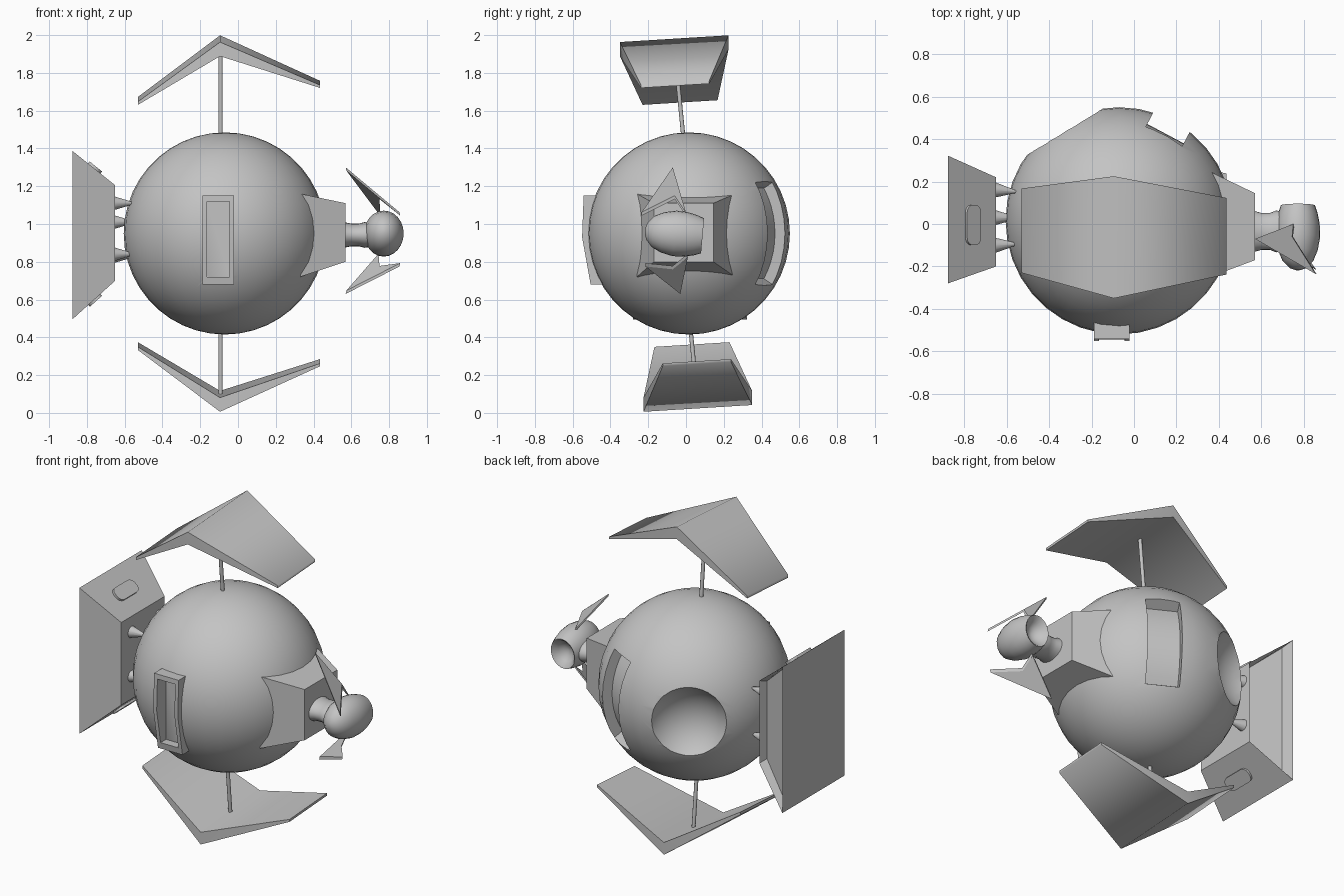
import bpy, bmesh, math
from mathutils import Vector, Matrix

if "Cube" in bpy.data.objects:
    bpy.data.objects.remove(bpy.data.objects["Cube"])

grey = bpy.data.materials.new("hull grey")
grey.diffuse_color = (0.55, 0.55, 0.55, 1)
grey.use_nodes = True
grey.node_tree.nodes["Principled BSDF"].inputs["Base Color"].default_value = grey.diffuse_color
C = Vector((-0.07, 0.015, 0.95))   # hull centre
R = 0.535


def finish(ob, angle=35):
    bpy.ops.object.select_all(action='DESELECT')
    ob.select_set(True)
    bpy.context.view_layer.objects.active = ob
    bpy.ops.object.shade_smooth_by_angle(angle=math.radians(angle))


def make(name, bm, angle=35):
    bmesh.ops.recalc_face_normals(bm, faces=bm.faces[:])
    me = bpy.data.meshes.new(name)
    bm.to_mesh(me)
    bm.free()
    ob = bpy.data.objects.new(name, me)
    bpy.context.collection.objects.link(ob)
    me.materials.append(grey)
    finish(ob, angle)
    return ob


def loft(rings):
    """Closed solid through rings of equal point count."""
    bm = bmesh.new()
    vs = [[bm.verts.new(p) for p in r] for r in rings]
    n = len(vs[0])
    for a, b in zip(vs, vs[1:]):
        for i in range(n):
            j = (i + 1) % n
            bm.faces.new((a[i], a[j], b[j], b[i]))
    bm.faces.new(vs[0])
    bm.faces.new(vs[-1])
    return bm


def rect(x, y0, y1, z0, z1):
    return [(x, y0, z0), (x, y1, z0), (x, y1, z1), (x, y0, z1)]


def lathe(profile, matrix, n=24):
    """Profile of (height, radius) turned about local z."""
    rings = [[matrix @ Vector((r * math.cos(t), r * math.sin(t), h))
              for t in (2 * math.pi * i / n for i in range(n))] for h, r in profile]
    return loft(rings)


def rod(name, a, b, r0, r1, n=12):
    a, b = Vector(a), Vector(b)
    m = Matrix.Translation(a) @ (b - a).to_track_quat('Z', 'Y').to_matrix().to_4x4()
    return make(name, lathe([(0, r0), ((b - a).length, r1)], m, n))


def cut(ob, cutter):
    mod = ob.modifiers.new("cut", 'BOOLEAN')
    mod.operation = 'DIFFERENCE'
    mod.solver = 'EXACT'
    mod.object = cutter
    bpy.context.view_layer.objects.active = ob
    bpy.ops.object.modifier_apply(modifier=mod.name)


# Round hull
bm = bmesh.new()
bmesh.ops.create_uvsphere(bm, u_segments=36, v_segments=22, radius=R,
                          matrix=Matrix.Translation(C))
hull = make("hull", bm)

# Dish hollow at the back left
d = Vector((-0.52, 0.854, 0))
bm = bmesh.new()
bmesh.ops.create_uvsphere(bm, u_segments=40, v_segments=26, radius=0.27,
                          matrix=Matrix.Translation(C + d * 0.662))
dish_cutter = make("dish_cutter", bm)

# Curved slot at the back right
out = Vector((math.sin(math.radians(28)), math.cos(math.radians(28)), 0))
side = Vector((out.y, -out.x, 0)) * 0.097
rings = []
for i in range(11):
    t = math.radians(-31 + 62 * i / 10)
    v = out * math.cos(t) + Vector((0, 0, math.sin(t)))
    rings.append([C + v * 0.465 - side, C + v * 0.465 + side,
                  C + v * 0.65 + side, C + v * 0.65 - side])
slot_cutter = make("slot_cutter", loft(rings))

# Front window frame and its recess
edge = [(-0.42, 0.68), (-0.505, 0.68), (-0.55, 0.93), (-0.542, 1.15), (-0.42, 1.15)]
frame = make("window_frame", loft([[(x, y, z) for y, z in edge] for x in (-0.188, -0.022)]))
window_cutter = make("window_cutter", loft([
    [(x, -0.7, 0.72), (x, -0.46, 0.72), (x, -0.46, 1.12), (x, -0.7, 1.12)]
    for x in (-0.165, -0.045)]))

for c in (dish_cutter, slot_cutter, window_cutter):
    cut(hull, c)
cut(frame, window_cutter)
for c in (dish_cutter, slot_cutter, window_cutter):
    bpy.data.objects.remove(c)
finish(hull)
finish(frame)

# Bent roof and floor panels, with their stems
sections = [(-0.53, 1.662, 1.645, -0.23, 0.167),
            (-0.095, 1.985, 1.91, -0.35, 0.225),
            (0.435, 1.75, 1.735, -0.238, 0.123)]
for name, flip in (("upper", False), ("lower", True)):
    def place(x, y, z):
        z += 0.062 * y
        return (x, -y, 2.005 - z) if flip else (x, y, z)
    rings = [[place(x, y0, zb), place(x, y1, zb), place(x, y1, zt), place(x, y0, zt)]
             for x, zt, zb, y0, y1 in sections]
    make(name + "_panel", loft(rings), 70)
    rod(name + "_stem", place(-0.092, -0.01, 1.42), place(-0.092, -0.06, 1.93), 0.011, 0.011)

# Left side shield: a wedge with a recess in its rear end
bm = loft([rect(-0.877, -0.28, 0.322, 0.495, 1.387),
           rect(-0.65, -0.2, 0.22, 0.70, 1.205)])
bmesh.ops.recalc_face_normals(bm, faces=bm.faces[:])
rear = max(bm.faces, key=lambda f: f.normal.y)
bmesh.ops.inset_region(bm, faces=[rear], thickness=0.035)
bmesh.ops.translate(bm, verts=rear.verts[:], vec=(0.01, -0.06, 0))
make("side_shield", bm)

# Rounded grips on the shield's sloping faces
for name, z, tilt in (("upper_grip", 1.293, 39), ("lower_grip", 0.602, -42)):
    bm = bmesh.new()
    bmesh.ops.create_cube(bm, size=1, matrix=Matrix.Diagonal((0.085, 0.19, 0.03, 1)))
    upright = [e for e in bm.edges
               if abs(e.verts[0].co.z - e.verts[1].co.z) > 0.01]
    bmesh.ops.bevel(bm, geom=upright, offset=0.035, segments=4, profile=0.5, affect='EDGES')
    bm.transform(Matrix.Translation((-0.762, -0.005, z))
                 @ Matrix.Rotation(math.radians(tilt), 4, 'Y'))
    make(name, bm)

# Spikes joining shield to hull
for i, (y, z) in enumerate([(0.16, 1.11), (-0.1, 1.11), (0.16, 0.83), (-0.1, 0.84), (0.03, 1.01)]):
    rod("spike_%d" % (i + 1), (-0.655, y, z), (-0.555, y * 0.95, z), 0.036, 0.006)

# Right side block and neck
make("neck_block", loft([rect(0.33, -0.26, 0.26, 0.72, 1.16),
                         rect(0.57, -0.17, 0.145, 0.80, 1.11)]))
m = (Matrix.Translation((0.56, -0.035, 0.942)) @ Matrix.Diagonal((1, 1.45, 1, 1))
     @ Matrix.Rotation(math.pi / 2, 4, 'Y'))
make("neck", lathe([(0, 0.068), (0.04, 0.06), (0.08, 0.06), (0.11, 0.068), (0.16, 0.06)], m))

# Eye-shaped head with a hollow back
profile = [(-0.218, 0.012), (-0.208, 0.045), (-0.175, 0.083), (-0.125, 0.107),
           (-0.06, 0.121), (0, 0.118), (0.05, 0.107), (0.088, 0.093), (0.085, 0.085),
           (0.055, 0.062), (0.035, 0.035), (0.028, 0.008)]
m = (Matrix.Translation((0.772, 0, 0.945)) @ Matrix.Diagonal((0.87, 1, 1, 1))
     @ Matrix.Rotation(math.radians(-5), 4, 'X') @ Matrix.Rotation(-math.pi / 2, 4, 'X'))
make("head", lathe(profile, m), 50)

# Barbed fins above and below the head: tip, long barb, notch, short barb
fins = {"upper_fin": [(0.57, -0.07, 1.30), (0.855, -0.235, 1.062),
                      (0.745, -0.06, 1.15), (0.75, 0.0, 1.06)],
        "lower_fin": [(0.57, -0.03, 0.63), (0.855, -0.215, 0.775),
                      (0.745, -0.07, 0.76), (0.74, 0.01, 0.825)]}
for name, pts in fins.items():
    inward = Vector((0.004, 0, -0.018 if name == "upper_fin" else 0.018))
    make(name, loft([pts, [Vector(p) + inward for p in pts]]), 30)
